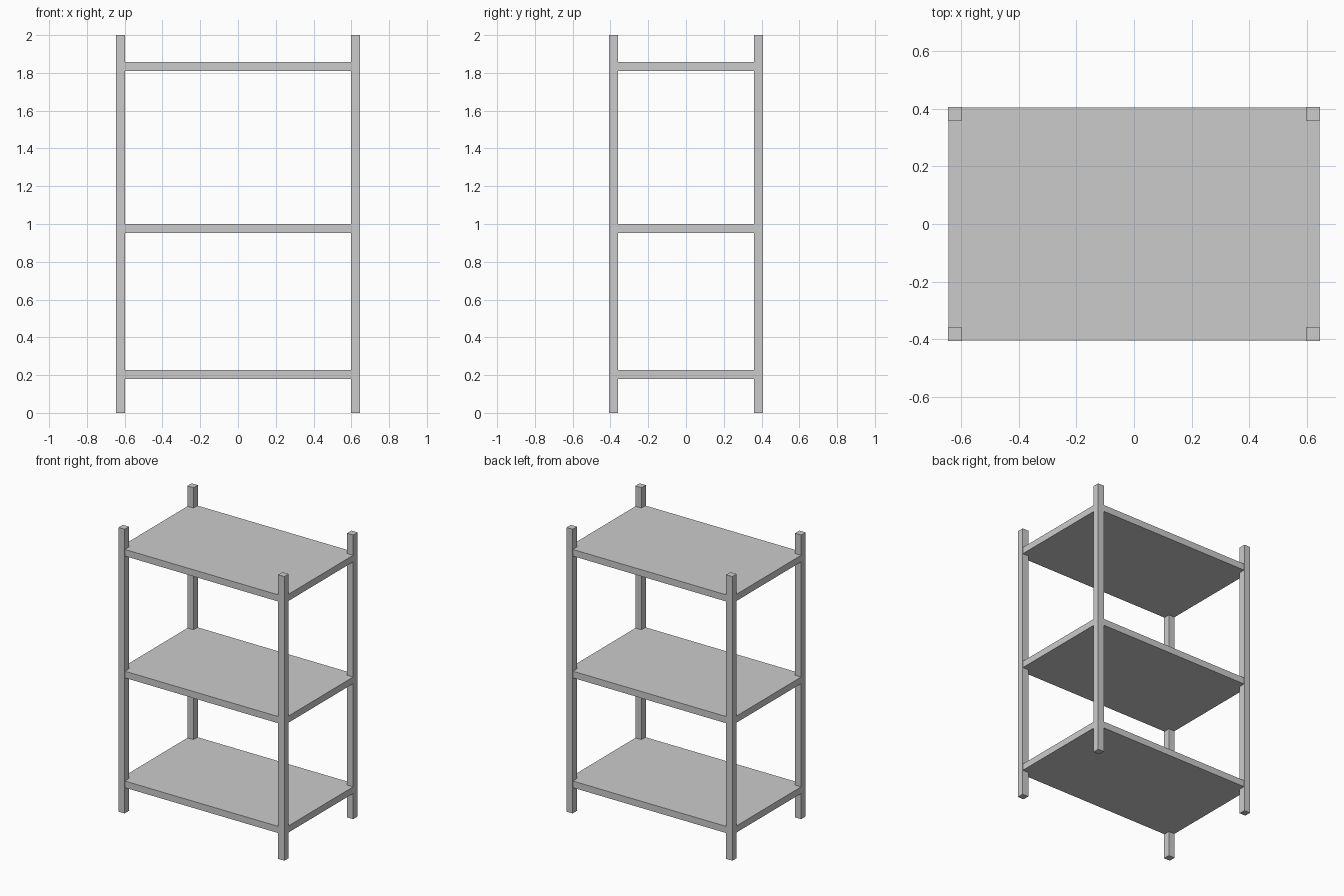
import bpy

if "Cube" in bpy.data.objects:
    bpy.data.objects.remove(bpy.data.objects["Cube"])

HALF_X, HALF_Y = 0.646, 0.407   # outer half width and depth
POST = 0.048                    # post thickness
SHELF = 0.047                   # shelf thickness


def box(name, lo, hi):
    """Axis-aligned box between two corners."""
    centre = [(a + b) / 2 for a, b in zip(lo, hi)]
    bpy.ops.mesh.primitive_cube_add(size=1, location=centre)
    obj = bpy.context.object
    obj.name = name
    obj.scale = [b - a for a, b in zip(lo, hi)]
    bpy.ops.object.transform_apply(location=True, rotation=False, scale=True)
    return obj


# Four corner posts, mirrored from one
posts = box("corner_posts", (HALF_X - POST, HALF_Y - POST, 0), (HALF_X, HALF_Y, 2))
mirror = posts.modifiers.new("mirror", 'MIRROR')
mirror.use_axis = (True, True, False)
mirror.use_mirror_merge = False

# Three shelves, set just inside the post faces
sx, sy = HALF_X - 0.001, HALF_Y - 0.003
for name, top in (("lower_shelf", 0.227), ("middle_shelf", 1.0), ("upper_shelf", 1.857)):
    box(name, (-sx, -sy, top - SHELF), (sx, sy, top))
